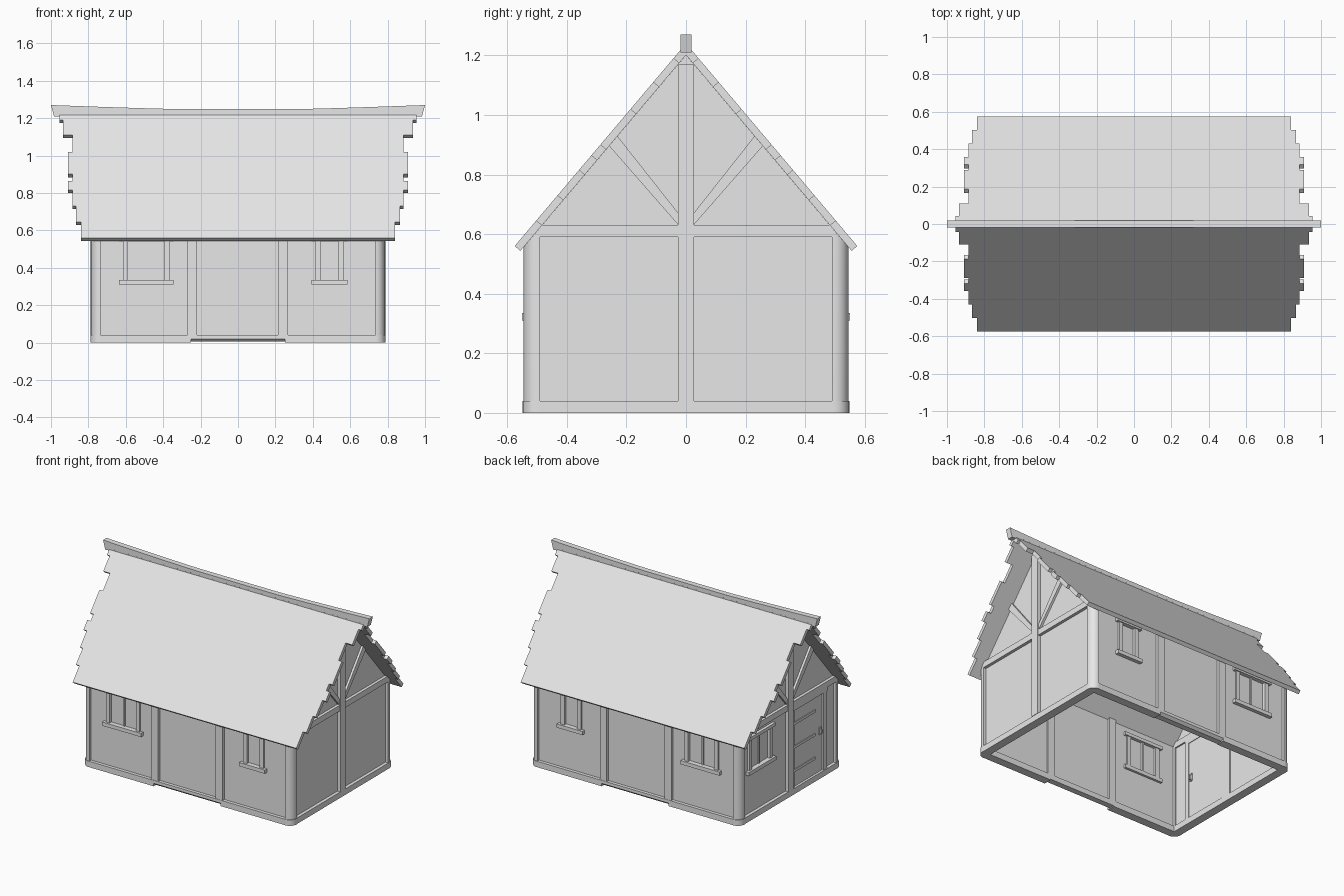
import bpy, bmesh
from math import sin, cos, pi
from mathutils import Vector as V

if "Cube" in bpy.data.objects:
    bpy.data.objects.remove(bpy.data.objects["Cube"])

grey = bpy.data.materials.new("plain_grey")
grey.use_nodes = True
grey.diffuse_color = (0.8, 0.8, 0.8, 1)
grey.node_tree.nodes["Principled BSDF"].inputs["Base Color"].default_value = (0.8, 0.8, 0.8, 1)

X, Y, Z = V((1, 0, 0)), V((0, 1, 0)), V((0, 0, 1))
O = V((0, 0, 0))
# Wall frames: origin, across, up, outward
FRONT, BACK = (O, X, Z, -Y), (O, X, Z, Y)
LEFT, RIGHT = (O, Y, Z, X), (O, Y, Z, -X)
PLAN = (O, X, Y, Z)

EAVE_Y, EAVE_Z, APEX = 0.575, 0.56, 1.24
SLOPE = (APEX - EAVE_Z) / EAVE_Y
UNDER = APEX - 0.039


def prism(name, pts, frame, n0, n1, tuck=False, smooth=False):
    """Extrude a flat outline along the frame's outward axis."""
    o, u, v, n = frame
    bm = bmesh.new()
    rings = [[bm.verts.new(o + u * a + v * b + n * d) for a, b in pts] for d in (n0, n1)]
    bm.faces.new(rings[0])
    bm.faces.new(rings[1])
    for i in range(len(pts)):
        j = (i + 1) % len(pts)
        bm.faces.new((rings[0][i], rings[0][j], rings[1][j], rings[1][i]))
    if tuck:  # trim tops to the underside of the roof
        for w in bm.verts:
            w.co.z = min(w.co.z, UNDER - SLOPE * abs(w.co.y))
    bmesh.ops.recalc_face_normals(bm, faces=bm.faces)
    me = bpy.data.meshes.new(name)
    bm.to_mesh(me)
    bm.free()
    ob = bpy.data.objects.new(name, me)
    bpy.context.collection.objects.link(ob)
    me.materials.append(grey)
    if smooth:
        bpy.ops.object.select_all(action='DESELECT')
        ob.select_set(True)
        bpy.context.view_layer.objects.active = ob
        bpy.ops.object.shade_smooth_by_angle(angle=0.6)
    return ob


def box(name, frame, u0, u1, v0, v1, n0, n1, tuck=False):
    return prism(name, [(u0, v0), (u1, v0), (u1, v1), (u0, v1)], frame, n0, n1, tuck)


def cut(wall, frame, u0, u1, v0, v1, depth):
    """Cut a window hole through a wall."""
    cutter = box("hole_cutter", frame, u0, u1, v0, v1, depth - 0.1, depth + 0.1)
    cutter.hide_render = True
    mod = wall.modifiers.new("hole", 'BOOLEAN')
    mod.object, mod.operation, mod.solver = cutter, 'DIFFERENCE', 'EXACT'
    bpy.context.view_layer.objects.active = wall
    bpy.ops.object.modifier_apply(modifier=mod.name)
    bpy.data.objects.remove(cutter)


def window(name, wall, frame, mid, half, face, mullion):
    """Window with jambs, sill, lintel and a recessed pane."""
    z0, z1 = 0.335, 0.54
    cut(wall, frame, mid - half, mid + half, z0, z1, face)
    inner, outer = face - 0.03, face + 0.012
    for s in (-1, 1):
        a, b = sorted((mid + s * (half - 0.002), mid + s * (half + 0.026)))
        box(name + "_jamb", frame, a, b, z0, z1, inner, outer)
    w = half + 0.046
    box(name + "_sill", frame, mid - w, mid + w, 0.31, z0, inner - 0.006, face + 0.025)
    box(name + "_lintel", frame, mid - w, mid + w, z1, 0.562, inner - 0.006, face + 0.02)
    box(name + "_pane", frame, mid - half, mid + half, z0, z1, face - 0.014, face - 0.008)
    if mullion:
        box(name + "_mullion", frame, mid - 0.006, mid + 0.006, z0, z1, inner, face)


# Long walls with windows, posts and bottom rails
LONG, END = 0.525, 0.765
for side, frame in (("front", FRONT), ("back", BACK)):
    wall = box(side + "_wall", frame, -0.76, 0.76, 0.02, 0.7, LONG - 0.02, LONG, True)
    window(side + "_wide_window", wall, frame, -0.49, 0.1, LONG, True)
    window(side + "_narrow_window", wall, frame, 0.49, 0.05, LONG, False)
    for x in (-0.245, 0.24):
        box(side + "_post", frame, x - 0.026, x + 0.026, 0.04, 0.7, LONG - 0.03, 0.545, True)
    for s in (-1, 1):
        a, b = sorted((s * 0.25, s * 0.735))
        box(side + "_bottom_rail", frame, a, b, 0, 0.04, 0.49, 0.547)
    out = frame[3]
    prism(side + "_threshold", [(0.49, 0.005), (0.53, 0.005), (0.547, 0.02), (0.547, 0.04), (0.49, 0.04)],
          (O, out, Z, X), -0.25, 0.25)

# Gable ends with timber framing
for side, frame in (("left", LEFT), ("right", RIGHT)):
    outline = [(-0.52, 0.02), (0.52, 0.02), (0.52, 0.7), (0, 1.3), (-0.52, 0.7)]
    gable = prism(side + "_gable", outline, frame, END - 0.02, END, True)
    if side == "right":
        window("gable_window", gable, frame, 0.305, 0.1, END, True)
    box(side + "_bottom_rail", frame, -0.49, 0.49, 0, 0.04, 0.73, 0.787)
    box(side + "_king_post", frame, -0.027, 0.027, 0.04, UNDER - 0.02, END - 0.03, 0.79, True)
    for s in (-1, 1):
        a, b = sorted((s * 0.027, s * 0.49))
        box(side + "_tie_beam", frame, a, b, 0.59, 0.63, END - 0.03, 0.785)
        prism(side + "_brace", [(s * 0.027, 0.632), (s * 0.258, 0.897), (s * 0.23, 0.93), (s * 0.027, 0.672)],
              frame, END - 0.03, 0.78, True)

# Rounded corner posts on slightly larger feet
R = 0.05
for sx in (-1, 1):
    for sy in (-1, 1):
        for name, grow, z0, z1 in (("corner_post", 0, 0.04, 0.7), ("corner_foot", 0.003, 0, 0.04)):
            cx, cy = 0.785 + grow - R, 0.545 + grow - R
            arc = [(sx * (cx + R * cos(t * pi / 16)), sy * (cy + R * sin(t * pi / 16))) for t in range(9)]
            pts = arc + [(sx * 0.735, sy * (cy + R)), (sx * 0.735, sy * 0.49), (sx * (cx + R), sy * 0.49)]
            pts = list(dict.fromkeys((round(a, 5), round(b, 5)) for a, b in pts))
            prism(name, pts, PLAN, z0, z1, True, True)

# Door with frame, straps and handle
box("door", RIGHT, -0.36, -0.027, 0.04, 0.572, END - 0.026, END + 0.006)
box("door_jamb", RIGHT, -0.395, -0.36, 0.04, 0.59, END - 0.03, END + 0.016)
box("door_inner_jamb", RIGHT, -0.05, -0.027, 0.04, 0.59, END - 0.03, END + 0.014)
box("door_lintel", RIGHT, -0.395, -0.027, 0.565, 0.59, END - 0.03, END + 0.02)
for z in (0.14, 0.3, 0.46):
    box("door_strap", RIGHT, -0.28, -0.05, z, z + 0.018, END + 0.005, END + 0.011)
for n0, n1 in ((END + 0.005, END + 0.012), (END - 0.034, END - 0.025)):
    box("handle_plate", RIGHT, -0.345, -0.325, 0.29, 0.34, n0, n1)
for n in (END + 0.016, END - 0.038):
    box("handle_grip", RIGHT, -0.341, -0.329, 0.298, 0.326, n - 0.006, n + 0.006)

# Roof slopes with ragged tile ends: (height, half length)
steps = [(0.56, 0.84), (0.645, 0.865), (0.73, 0.885), (0.815, 0.91), (0.865, 0.885),
         (0.9, 0.91), (1.02, 0.885), (1.11, 0.935), (1.19, 0.955), (APEX, 0)]
for side, s in (("front", -1), ("back", 1)):
    up = V((0, -s * EAVE_Y, APEX - EAVE_Z)).normalized()
    out = V((0, s * up.z, abs(up.y)))
    edge = []
    for (z0, w), (z1, _) in zip(steps, steps[1:]):
        edge += [(w, (z0 - EAVE_Z) / up.z), (w, (z1 - EAVE_Z) / up.z)]
    pts = edge + [(-x, d) for x, d in reversed(edge)]
    prism(side + "_roof", pts, (V((0, s * EAVE_Y, EAVE_Z)), X, up, out), -0.025, 0)

# Sagging ridge beam
top = [(x / 20, 1.248 + 0.022 * (max(0, abs(x) - 6) / 14) ** 1.2) for x in range(-20, 21, 2)]
prism("ridge_beam", top + [(0.984, 1.21), (-0.984, 1.21)], FRONT, -0.019, 0.019)
